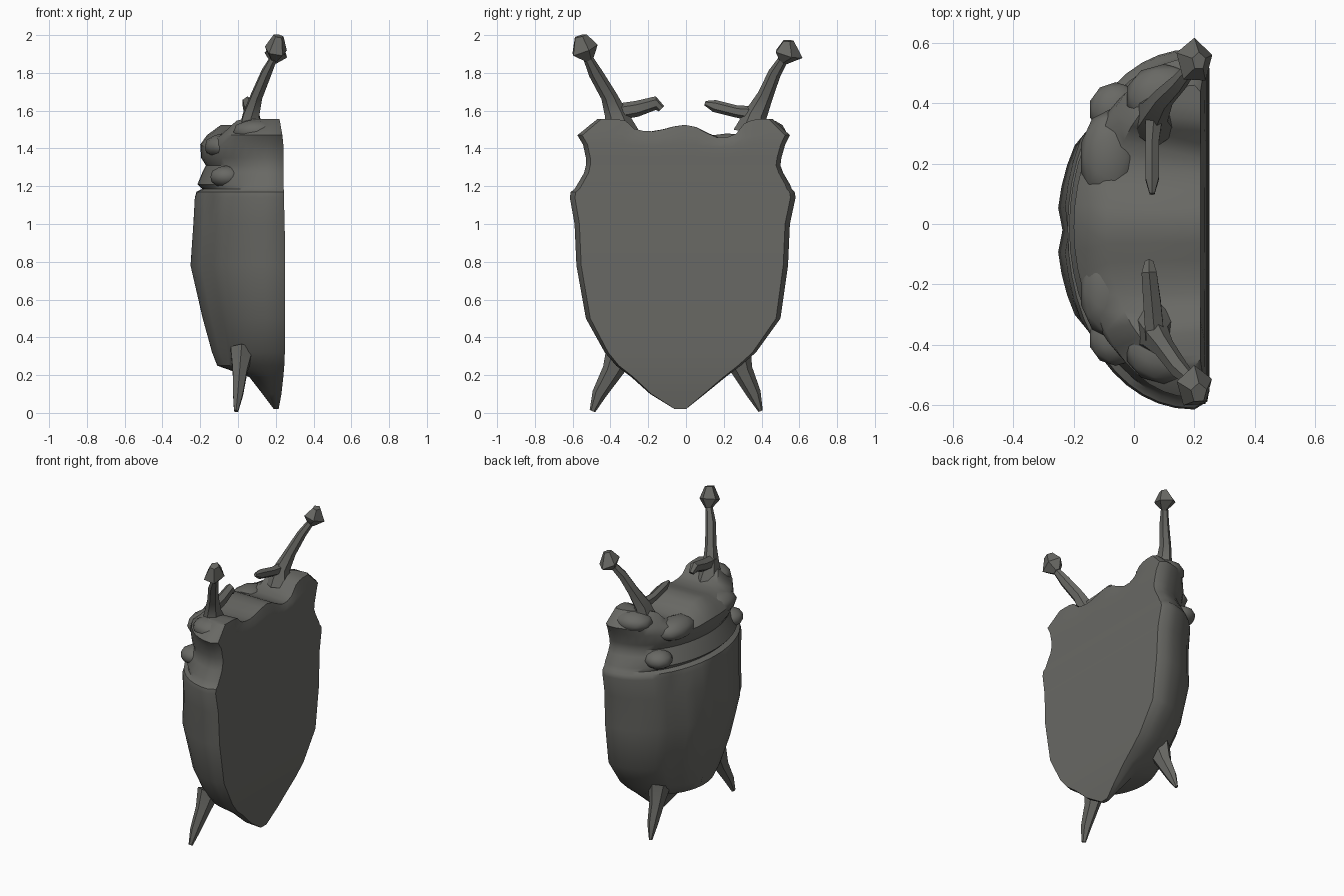
import bpy, bmesh, math
from mathutils import Vector

if "Cube" in bpy.data.objects:
    bpy.data.objects.remove(bpy.data.objects["Cube"])

mat = bpy.data.materials.new("dark olive grey")
mat.diffuse_color = (0.14, 0.14, 0.128, 1)
mat.use_nodes = True
mat.node_tree.nodes["Principled BSDF"].inputs["Base Color"].default_value = mat.diffuse_color


def finish(bm, name, angle):
    bmesh.ops.recalc_face_normals(bm, faces=bm.faces)
    me = bpy.data.meshes.new(name)
    bm.to_mesh(me)
    bm.free()
    me.materials.append(mat)
    ob = bpy.data.objects.new(name, me)
    bpy.context.collection.objects.link(ob)
    bpy.ops.object.select_all(action='DESELECT')
    ob.select_set(True)
    bpy.context.view_layer.objects.active = ob
    bpy.ops.object.shade_smooth_by_angle(angle=math.radians(angle))
    return ob


# Body sections: height, y left, y right, outermost x of dome, belly x, top waviness
sections = [
    (0.02, -.06, .00, .19, .215, 0), (0.10, -.19, .10, .13, .23, 0),
    (0.19, -.29, .21, .06, .24, 0), (0.25, -.37, .29, -.11, .245, 0),
    (0.32, -.43, .37, -.14, .248, 0), (0.50, -.53, .50, -.19, .25, 0),
    (0.78, -.58, .54, -.255, .25, 0), (1.00, -.59, .55, -.24, .247, 0),
    (1.14, -.615, .58, -.232, .243, 0), (1.17, -.61, .575, -.22, .243, 0),
    (1.185, -.59, .56, -.19, .242, 0), (1.21, -.575, .55, -.215, .242, 0),
    (1.27, -.54, .515, -.19, .241, 0), (1.31, -.53, .50, -.17, .24, 0),
    (1.35, -.53, .505, -.195, .24, 0), (1.42, -.545, .525, -.20, .24, .2),
    (1.47, -.575, .55, -.165, .235, .6), (1.525, -.47, .46, -.09, .22, 1),
]
N = 24


def section_points(z, yl, yr, xmin, xb, wave):
    mid, half, rim = (yl + yr) / 2, (yr - yl) / 2, max(.19, xmin) + .01
    arc, back = [], []
    for i in range(N + 1):
        t = math.pi * i / N
        y = mid + half * math.cos(t)
        x = rim - (rim - xmin) * math.sin(t) ** 0.95
        # Seam and grooves of the wing cases
        if .3 < z < 1.15 and i in (N // 2, N // 2 - 5, N // 2 + 5):
            x += .018
        # Dip beside the head, shoulders raised
        dip = .035 * (math.cos(math.tau * min(abs(y), .4) / .4) - 1)
        dz = wave * dip * (1.0 if y > 0 else .5)
        if wave == 1 and abs(y) > .3:
            dz += .03
        arc.append(Vector((x, y, z + dz)))
        back.append(Vector((xb, mid + half * .955 * math.cos(t), z + dz)))
    return arc + back[::-1]


bm = bmesh.new()
rings = [[bm.verts.new(p) for p in section_points(*s)] for s in sections]
M = 2 * N + 2
for a, b in zip(rings, rings[1:]):
    for i in range(M):
        j = (i + 1) % M
        bm.faces.new((a[i], a[j], b[j], b[i]))
for r in (rings[0], rings[-1]):
    for i in range(N):
        bm.faces.new((r[i], r[i + 1], r[M - 2 - i], r[M - 1 - i]))
finish(bm, "shell_body", 40)


# Tapered limb along a path of (x, y, z, radius)
def limb(name, path, sides=6):
    bm = bmesh.new()
    pts = [Vector(p[:3]) for p in path]
    rs = []
    for k, p in enumerate(pts):
        d = (pts[min(k + 1, len(pts) - 1)] - pts[max(k - 1, 0)]).normalized()
        u = d.cross(Vector((1, 0, 0))).normalized()
        v = d.cross(u)
        r = path[k][3]
        rs.append([bm.verts.new(p + r * (u * math.cos(math.tau * i / sides)
                                         + v * .8 * math.sin(math.tau * i / sides)))
                   for i in range(sides)])
    for a, b in zip(rs, rs[1:]):
        for i in range(sides):
            j = (i + 1) % sides
            bm.faces.new((a[i], a[j], b[j], b[i]))
    bm.faces.new(rs[0])
    bm.faces.new(rs[-1])
    return finish(bm, name, 45)


# Antennae with knobs
limb("left_antenna", [(.07, -.35, 1.48, .10), (.07, -.37, 1.58, .06), (.10, -.41, 1.68, .042),
                      (.15, -.48, 1.80, .037), (.19, -.52, 1.88, .025)])
limb("right_antenna", [(.07, .35, 1.48, .10), (.07, .37, 1.58, .06), (.10, .42, 1.68, .042),
                       (.15, .47, 1.80, .034), (.19, .52, 1.88, .025)])
limb("left_antenna_knob", [(.19, -.51, 1.87, .025), (.20, -.54, 1.92, .078), (.215, -.56, 1.995, .035)], 5)
limb("right_antenna_knob", [(.19, .51, 1.86, .025), (.20, .54, 1.90, .08), (.215, .54, 1.97, .03)], 5)

# Feelers pointing inward
limb("left_feeler", [(.07, -.38, 1.59, .045), (.06, -.26, 1.61, .042), (.05, -.16, 1.64, .036),
                     (.05, -.13, 1.61, .02)])
limb("right_feeler", [(.07, .40, 1.58, .045), (.06, .27, 1.595, .032), (.06, .15, 1.625, .032),
                      (.06, .10, 1.64, .012)])

# Pointed feet
limb("left_foot", [(.02, -.34, .33, .085), (.01, -.39, .22, .055), (0, -.46, .10, .038), (-.01, -.495, .01, .016)])
limb("right_foot", [(.02, .26, .33, .085), (.01, .30, .22, .055), (0, .36, .10, .038), (-.01, .395, .01, .012)])

# Shoulder and brow lumps on the head end
for side, s in (("left", -1), ("right", 1)):
    for part, c, sc in (("shoulder", (.1, .42, 1.49), (.13, .11, .065)),
                        ("brow", (-.08, .22, 1.41), (.10, .16, .07)),
                        ("cheek", (-.06, .38, 1.25), (.09, .09, .06))):
        bm = bmesh.new()
        bmesh.ops.create_icosphere(bm, subdivisions=2, radius=1)
        for v in bm.verts:
            v.co = Vector((c[0] + v.co.x * sc[0], s * c[1] + v.co.y * sc[1], c[2] + v.co.z * sc[2]))
        finish(bm, side + "_" + part, 50)
